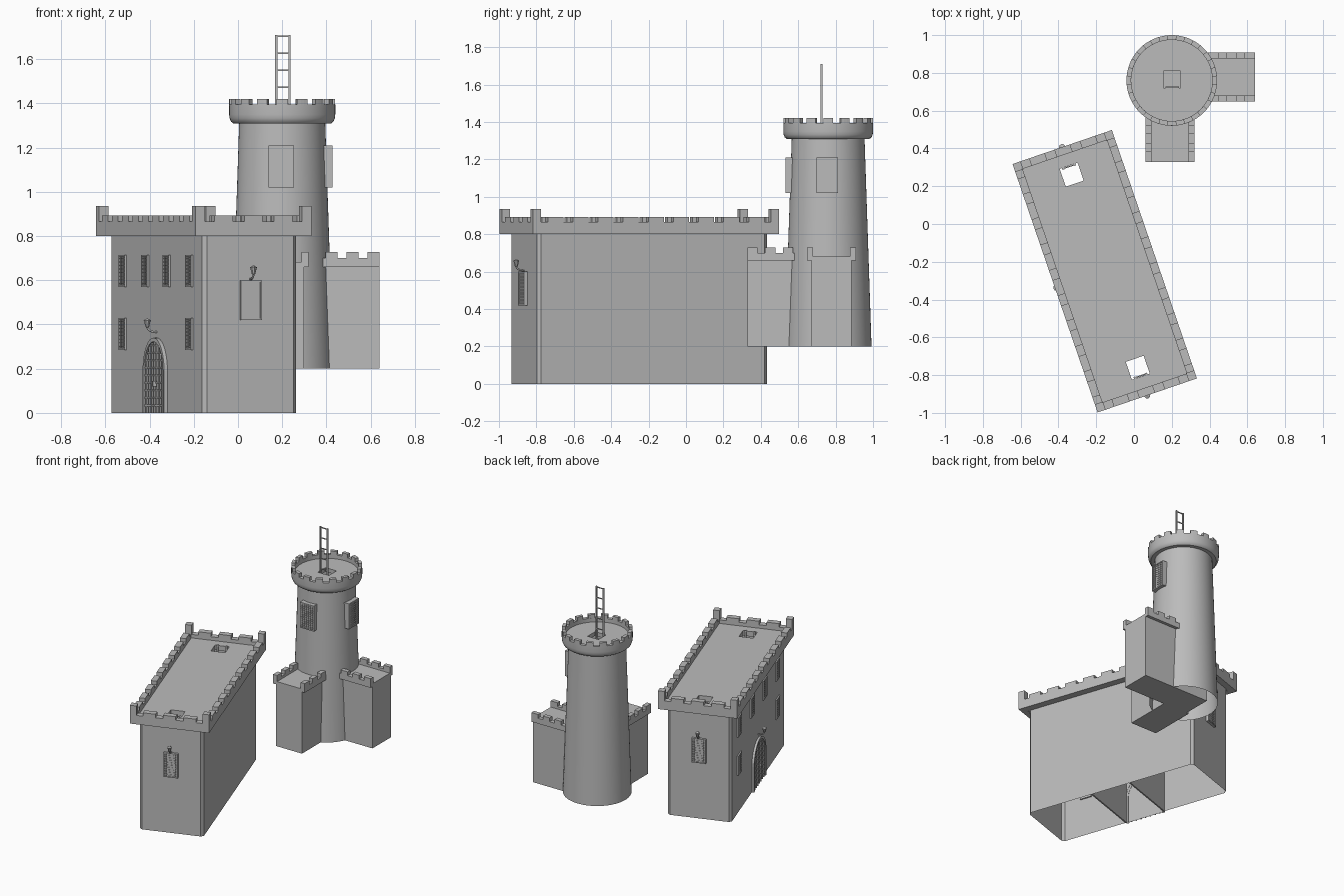
import bpy, bmesh, math
from math import pi, cos, sin, sqrt
from mathutils import Matrix, Vector

if "Cube" in bpy.data.objects:
    bpy.data.objects.remove(bpy.data.objects["Cube"])

stone = bpy.data.materials.new("stone_grey")
stone.use_nodes = True
GREY = (0.5, 0.5, 0.5, 1)
stone.diffuse_color = GREY
stone.node_tree.nodes["Principled BSDF"].inputs["Base Color"].default_value = GREY


def shift(x, y, z=0):
    return Matrix.Translation((x, y, z))


def turn(deg):
    return Matrix.Rotation(math.radians(deg), 4, "Z")


def finish(name, bm, frame, smooth=False):
    bmesh.ops.recalc_face_normals(bm, faces=bm.faces)
    mesh = bpy.data.meshes.new(name)
    bm.to_mesh(mesh)
    bm.free()
    mesh.materials.append(stone)
    obj = bpy.data.objects.new(name, mesh)
    bpy.context.collection.objects.link(obj)
    obj.matrix_world = frame
    if smooth:
        bpy.ops.object.select_all(action="DESELECT")
        obj.select_set(True)
        bpy.context.view_layer.objects.active = obj
        bpy.ops.object.shade_smooth_by_angle(angle=math.radians(35))
    return obj


def box(bm, x0, x1, y0, y1, z0, z1):
    m = shift((x0 + x1) / 2, (y0 + y1) / 2, (z0 + z1) / 2) @ Matrix.Diagonal((x1 - x0, y1 - y0, z1 - z0, 1))
    bmesh.ops.create_cube(bm, size=1, matrix=m)


def boxes(name, frame, items):
    bm = bmesh.new()
    for b in items:
        box(bm, *b)
    return finish(name, bm, frame)


def prism(bm, outline, height):
    """Extrude an xy outline upwards, with both ends open."""
    low = [bm.verts.new((x, y, 0)) for x, y in outline]
    high = [bm.verts.new((x, y, height)) for x, y in outline]
    for i in range(len(low)):
        j = (i + 1) % len(low)
        bm.faces.new((low[i], low[j], high[j], high[i]))


def lathe(name, frame, profile, closed, steps=64):
    bm = bmesh.new()
    rings = [[bm.verts.new((r * cos(2 * pi * k / steps), r * sin(2 * pi * k / steps), z))
              for k in range(steps)] for r, z in profile]
    pairs = list(zip(rings, rings[1:])) + ([(rings[-1], rings[0])] if closed else [])
    for a, b in pairs:
        for k in range(steps):
            n = (k + 1) % steps
            bm.faces.new((a[k], a[n], b[n], b[k]))
    return finish(name, bm, frame, True)


def cut(obj, name, frame, items):
    cutter = boxes(name, frame, items)
    cutter.hide_render = True
    cutter.hide_viewport = True
    mod = obj.modifiers.new("hatch", "BOOLEAN")
    mod.operation = "DIFFERENCE"
    mod.object = cutter


def ladder(name, frame, width, z0, z1, step):
    w, t = width / 2, 0.005
    items = [(s * w - t, s * w + t, -t, t, z0, z1) for s in (-1, 1)]
    z = z1 - 0.006
    while z > z0:
        items.append((-w, w, -0.003, 0.003, z - 0.003, z + 0.003))
        z -= step
    boxes(name, frame, items)


def lattice(name, frame, w, h, back, depth, cols, rows):
    """Framed grille facing -y, its base at z = 0."""
    a, e = w / 2, 0.008
    f = -depth
    items = [(-a, a, f + 0.005, back, 0, h)]
    items += [(-a, -a + e, f, back, 0, h), (a - e, a, f, back, 0, h),
              (-a, a, f, back, 0, e), (-a, a, f, back, h - e, h)]
    for i in range(1, cols):
        x = -a + w * i / cols
        items.append((x - 0.002, x + 0.002, f + 0.001, f + 0.006, e, h - e))
    for i in range(1, rows):
        z = h * i / rows
        items.append((-a + e, a - e, f + 0.002, f + 0.006, z - 0.002, z + 0.002))
    boxes(name, frame, items)


def lantern(name, frame):
    curve = bpy.data.curves.new(name + "_bracket", "CURVE")
    curve.dimensions = "3D"
    curve.bevel_depth = 0.005
    curve.bevel_resolution = 1
    spline = curve.splines.new("POLY")
    spline.points.add(8)
    for i, p in enumerate(spline.points):
        t = i / 8 * pi / 2
        p.co = (0, -0.045 * sin(t), 0.025 * (1 - cos(t)), 1)
    curve.materials.append(stone)
    obj = bpy.data.objects.new(name + "_bracket", curve)
    bpy.context.collection.objects.link(obj)
    obj.matrix_world = frame
    lathe(name, frame @ shift(0, -0.045, 0.02),
          [(0.001, 0), (0.009, 0.004), (0.015, 0.03), (0.017, 0.034), (0.001, 0.042)], False, 8)


# Hall: chamfered shell, open underneath, with cross walls
HALL = shift(-0.155, -0.25) @ turn(18.9)
BX, BY, PX, PY, CH = 0.225, 0.65, 0.278, 0.695, 0.018
bm = bmesh.new()
prism(bm, [(-BX + CH, -BY), (BX - CH, -BY), (BX, -BY + CH), (BX, BY - CH),
           (BX - CH, BY), (-BX + CH, BY), (-BX, BY - CH), (-BX, -BY + CH)], 0.81)
finish("hall_walls", bm, HALL)
boxes("hall_cross_walls", HALL, [(-BX, BX, y - 0.005, y + 0.005, 0, 0.8) for y in (-0.15, 0.15)])
roof = boxes("hall_roof", HALL, [(-PX + 0.01, PX - 0.01, -PY + 0.01, PY - 0.01, 0.801, 0.84)])
cut(roof, "hall_hatch_cutter", HALL, [(-0.05, 0.05, y - 0.05, y + 0.05, 0.7, 0.95) for y in (-0.54, 0.54)])

# Hall parapet with merlons and taller corner posts
T = 0.042
items = []
for s in (-1, 1):
    x0, x1 = sorted((s * PX, s * (PX - T)))
    y0, y1 = sorted((s * PY, s * (PY - T)))
    items += [(x0, x1, -PY, PY, 0.8, 0.866), (-PX + T, PX - T, y0, y1, 0.8, 0.866)]
    for i in range(9):
        c = (i - 4) * 0.142
        items.append((x0, x1, c - 0.044, c + 0.044, 0.866, 0.892))
    for i in range(3):
        c = (i - 1) * 0.142
        items.append((c - 0.044, c + 0.044, y0, y1, 0.866, 0.892))
    for u in (-1, 1):
        v0, v1 = sorted((u * PY, u * (PY - 0.045)))
        items.append((*sorted((s * PX, s * (PX - 0.045))), v0, v1, 0.866, 0.936))
boxes("hall_parapet", HALL, items)
for label, y in (("front", -0.585), ("back", 0.585)):
    ladder(label + "_hall_ladder", HALL @ shift(0, y), 0.065, 0.42, 0.845, 0.077)

# Shuttered window and lantern on each end wall
for label, a in (("front", 0), ("back", 180)):
    wall = HALL @ turn(a) @ shift(0, -BY)
    lattice(label + "_end_window", wall @ shift(0, 0, 0.42), 0.1, 0.18, 0.01, 0.018, 6, 10)
    lantern(label + "_end_lantern", wall @ shift(0, 0, 0.605))

# Long facade: six windows, arched door, lantern
facade = HALL @ turn(-90) @ shift(0, -BX)
slots = [(x, 0.57) for x in (-0.465, -0.15, 0.15, 0.465)] + [(x, 0.285) for x in (-0.465, 0.465)]
for i, (x, z) in enumerate(slots):
    lattice("facade_window_%d" % (i + 1), facade @ shift(x, 0, z), 0.085, 0.145, 0.01, 0.01, 4, 9)
lantern("door_lantern", facade @ shift(0, 0, 0.365))


def arch(r, spring):
    arc = [(r * cos(pi * i / 20), spring + r * sin(pi * i / 20)) for i in range(21)]
    return [(r, 0)] + arc + [(-r, 0)]


R, SP = 0.15, 0.19
bm = bmesh.new()
outer, inner = arch(R, SP), arch(R - 0.018, SP)
leaf = bm.faces.new([bm.verts.new((x, -0.006, z)) for x, z in inner])
rows = [[bm.verts.new((x, y, z)) for x, z in pts]
        for pts, y in ((outer, 0.002), (outer, -0.016), (inner, -0.016), (inner, 0.002))]
for a, b in zip(rows, rows[1:]):
    for i in range(len(outer) - 1):
        bm.faces.new((a[i], a[i + 1], b[i + 1], b[i]))
for i in range(-3, 4):
    x = i * 0.037
    box(bm, x - 0.004, x + 0.004, -0.013, -0.005, 0, SP + sqrt((R - 0.018) ** 2 - x * x))
for i in range(1, 10):
    z = i * 0.034
    half = sqrt(max((R - 0.018) ** 2 - max(z - SP, 0) ** 2, 0))
    box(bm, -half, half, -0.012, -0.005, z - 0.004, z + 0.004)
box(bm, 0.008, 0.02, -0.024, -0.005, 0.12, 0.145)
finish("arched_door", bm, facade)

# Round tower: tapered shell, flared crown, deck with hatch
TOWER = shift(0.2, 0.76)
lathe("tower_shaft", TOWER, [(0.232, 0.2), (0.194, 1.33)], False)
lathe("tower_crown", TOWER, [(0.19, 1.31), (0.222, 1.31), (0.232, 1.318), (0.238, 1.333), (0.24, 1.35),
                             (0.24, 1.394), (0.215, 1.394), (0.215, 1.34)], True)
bm = bmesh.new()
bmesh.ops.create_cone(bm, cap_ends=True, segments=64, radius1=0.218, radius2=0.218, depth=0.03,
                      matrix=shift(0, 0, 1.35))
deck = finish("tower_deck", bm, TOWER)
cut(deck, "tower_hatch_cutter", TOWER, [(-0.045, 0.045, -0.04, 0.05, 1.2, 1.5)])
ladder("tower_ladder", TOWER @ shift(0.003, -0.044 + 0.008), 0.06, 1.05, 1.71, 0.077)

# Curved merlons around the crown
bm = bmesh.new()
N = 16
for k in range(N):
    angles = [2 * pi * (k + f) / N for f in (-0.27, -0.09, 0.09, 0.27)]
    outline = [(0.24 * cos(a), 0.24 * sin(a)) for a in angles]
    outline += [(0.215 * cos(a), 0.215 * sin(a)) for a in reversed(angles)]
    base = bm.faces.new([bm.verts.new((x, y, 1.39)) for x, y in outline])
    ext = bmesh.ops.extrude_face_region(bm, geom=[base], use_keep_orig=True)["geom"]
    bmesh.ops.translate(bm, verts=[v for v in ext if isinstance(v, bmesh.types.BMVert)], vec=(0, 0, 0.03))
finish("tower_merlons", bm, TOWER)

# Tower windows and the two square wings, one to the front and one to the side
for label, a, reach, off in (("front", 0, 0.432, -0.01), ("side", 90, 0.44, 0.018)):
    face = TOWER @ turn(a)
    lattice(label + "_tower_window", face @ shift(-0.005, -0.19, 1.02), 0.115, 0.19, 0.04, 0.038, 7, 12)
    wing = face @ shift(off, 0)
    boxes(label + "_wing", wing, [(-0.108, 0.108, -reach, 0.1 if a else -0.09, 0.2, 0.67)])
    parts = [(-0.128, 0.128, -reach, -0.15, 0.66, 0.682)]
    for s in (-1, 1):
        x0, x1 = sorted((s * 0.13, s * 0.098))
        parts.append((x0, x1, -reach, -0.16, 0.66, 0.7))
        for y in (0, 0.095, 0.19):
            parts.append((x0, x1, -reach + y, -reach + y + 0.055, 0.7, 0.728))
    boxes(label + "_wing_parapet", wing, parts)
